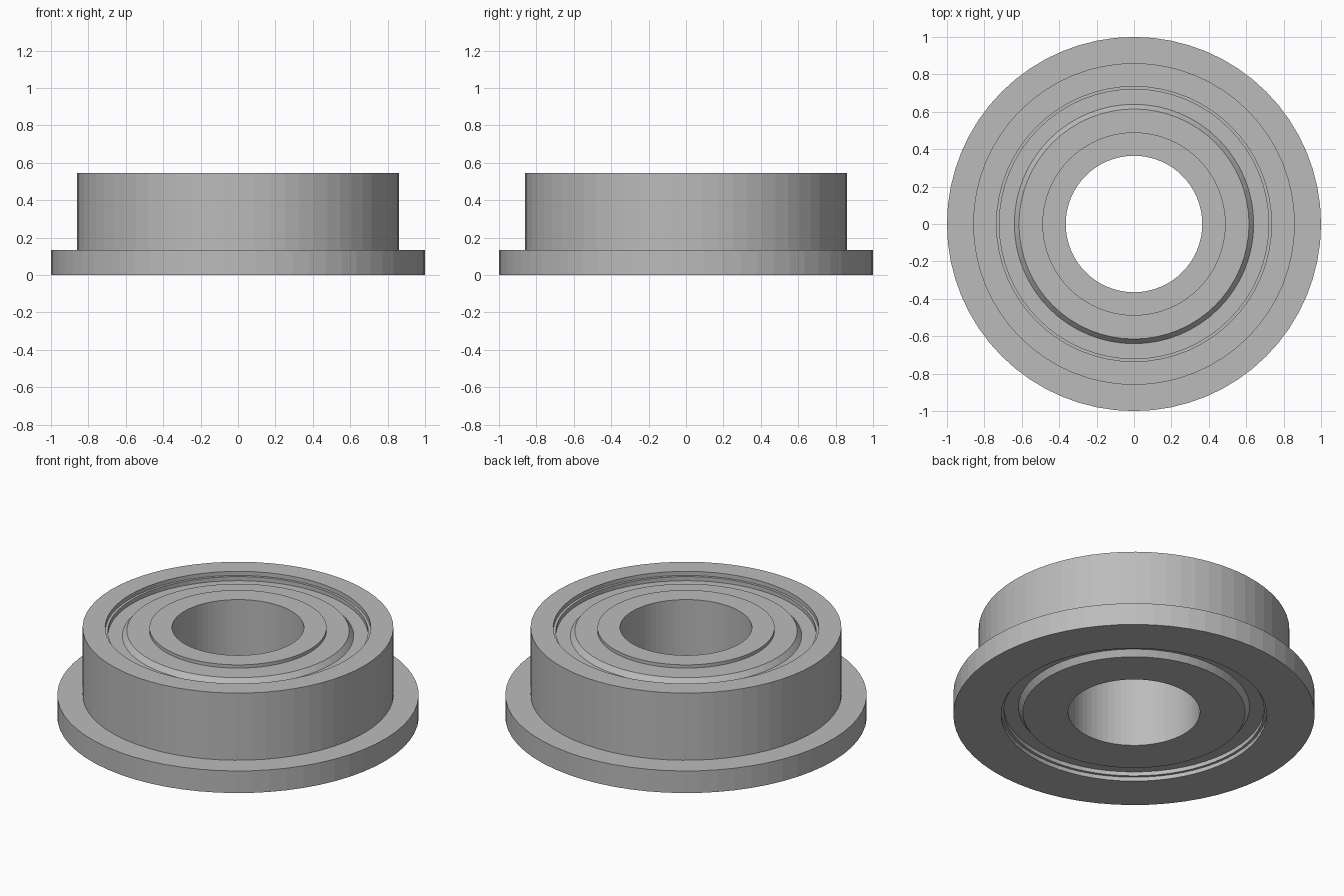
import bpy
import bmesh
from math import cos, sin, tau

if "Cube" in bpy.data.objects:
    bpy.data.objects.remove(bpy.data.objects["Cube"], do_unlink=True)

SEGMENTS = 64
HEIGHT = 0.545

steel = bpy.data.materials.new("steel grey")
steel.use_nodes = True
colour = (0.5, 0.5, 0.5, 1)
steel.diffuse_color = colour
steel.node_tree.nodes["Principled BSDF"].inputs["Base Color"].default_value = colour


def lathe(name, profile):
    """Revolve a closed (radius, height) profile around z."""
    bm = bmesh.new()
    rings = []
    for i in range(SEGMENTS):
        a = tau * i / SEGMENTS
        rings.append([bm.verts.new((r * cos(a), r * sin(a), z)) for r, z in profile])
    n = len(profile)
    for i, ring in enumerate(rings):
        nxt = rings[(i + 1) % SEGMENTS]
        for j in range(n):
            k = (j + 1) % n
            bm.faces.new((ring[j], nxt[j], nxt[k], ring[k]))
    bmesh.ops.recalc_face_normals(bm, faces=bm.faces)
    mesh = bpy.data.meshes.new(name)
    bm.to_mesh(mesh)
    bm.free()
    mesh.materials.append(steel)
    obj = bpy.data.objects.new(name, mesh)
    bpy.context.collection.objects.link(obj)
    return obj


# Outer race with flange and a stepped lip at both ends
lip, seat, step, deep = 0.735, 0.72, 0.025, 0.06
lathe("flanged_outer_race", [
    (1.0, 0), (1.0, 0.135), (0.86, 0.135), (0.86, HEIGHT),
    (lip, HEIGHT), (lip, HEIGHT - step), (seat, HEIGHT - step), (seat, HEIGHT - deep),
    (seat, deep), (seat, step), (lip, step), (lip, 0)])

# Inner race, standing proud of the upper shield
lathe("inner_race", [(0.365, 0.015), (0.49, 0.015), (0.49, HEIGHT), (0.365, HEIGHT)])

# Dished shields: flat centre, sloped shoulder, sunken rim
shield = [(0.485, 0.02), (0.615, 0.02), (0.64, 0.05),
          (0.725, 0.05), (0.725, 0.08), (0.485, 0.08)]
lathe("upper_shield", [(r, HEIGHT - d) for r, d in shield])
lathe("lower_shield", [(r, d if d > 0.02 else 0.015) for r, d in shield])
